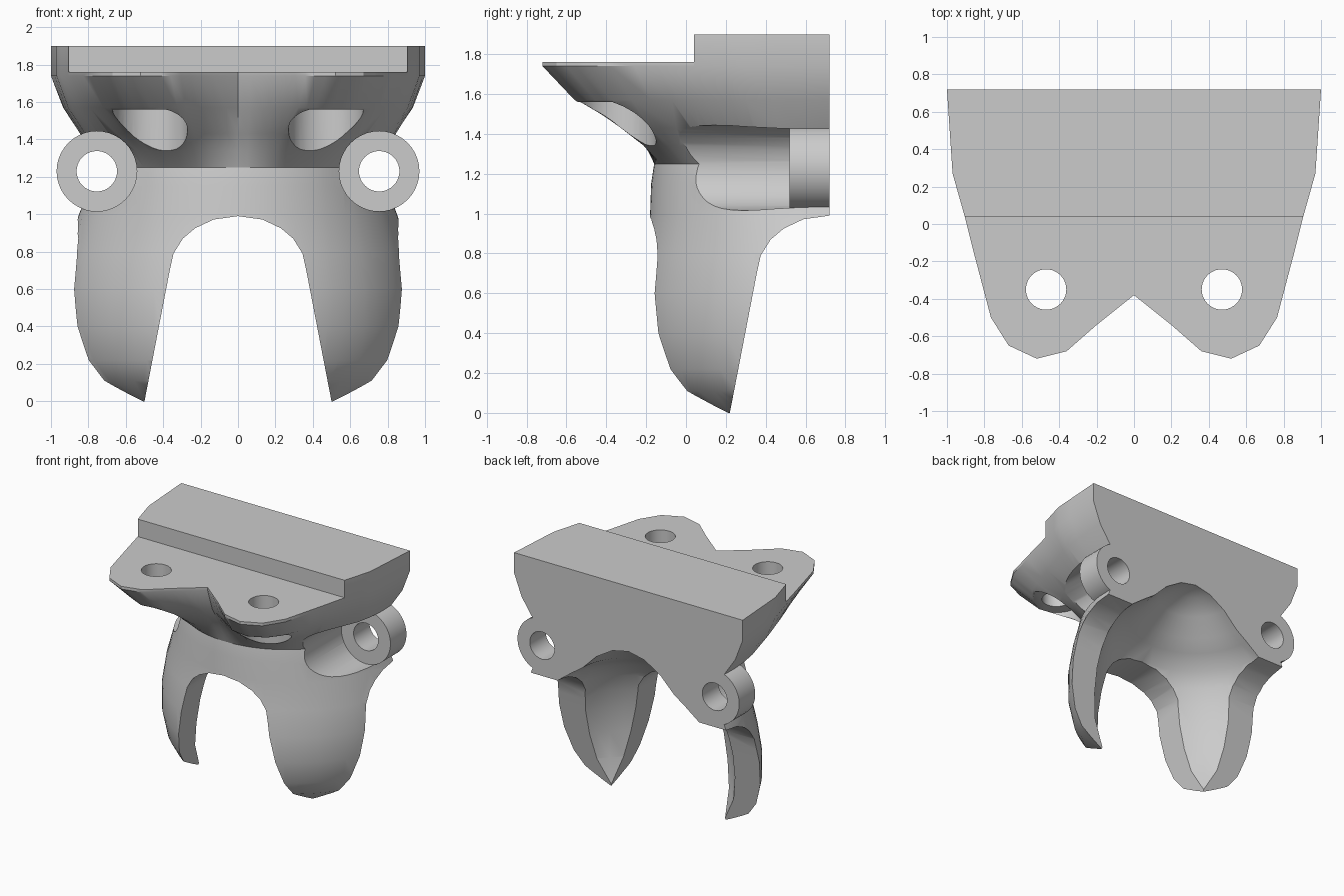
import bpy, bmesh, math
from math import sin, cos, pi
from mathutils import Vector, Matrix

if "Cube" in bpy.data.objects:
    bpy.data.objects.remove(bpy.data.objects["Cube"], do_unlink=True)

BACK = 0.72  # flat rear plane, also the axis of the dome

grey = bpy.data.materials.new("plain_grey")
grey.use_nodes = True
colour = (0.6, 0.6, 0.6, 1)
grey.diffuse_color = colour
grey.node_tree.nodes["Principled BSDF"].inputs["Base Color"].default_value = colour


def make(name, bm):
    bmesh.ops.recalc_face_normals(bm, faces=bm.faces)
    mesh = bpy.data.meshes.new(name)
    bm.to_mesh(mesh)
    bm.free()
    mesh.materials.append(grey)
    ob = bpy.data.objects.new(name, mesh)
    bpy.context.collection.objects.link(ob)
    return ob


def prism(name, points, depth):
    """Closed polygon of 3D points extruded along a vector."""
    bm = bmesh.new()
    face = bm.faces.new([bm.verts.new(p) for p in points])
    out = bmesh.ops.extrude_face_region(bm, geom=[face])
    moved = [g for g in out["geom"] if isinstance(g, bmesh.types.BMVert)]
    bmesh.ops.translate(bm, verts=moved, vec=depth)
    return make(name, bm)


def rod(name, x, y, z, radius, depth, axis):
    """Cylinder starting at x, y, z and running along an axis."""
    ring = []
    for i in range(40):
        a = 2 * pi * i / 40
        u, v = radius * cos(a), radius * sin(a)
        ring.append((x + u, y + v, z) if axis == "Z" else (x + u, y, z + v))
    return prism(name, ring, (0, 0, depth) if axis == "Z" else (0, depth, 0))


def combine(target, tool, operation="DIFFERENCE"):
    mod = target.modifiers.new("combine", "BOOLEAN")
    mod.operation = operation
    mod.solver = "EXACT"
    mod.object = tool
    bpy.context.view_layer.objects.active = target
    bpy.ops.object.modifier_apply(modifier=mod.name)
    bpy.data.objects.remove(tool, do_unlink=True)


# Plan outline of the top plate, right half, then mirrored
half = [(1, BACK), (0.97, 0.27), (0.905, 0.04), (0.86, -0.14), (0.765, -0.5), (0.67, -0.65),
        (0.52, -0.72), (0.36, -0.68), (0.2, -0.54), (0, -0.38)]
outline = half + [(-x, y) for x, y in reversed(half[:-1])]
plan = []
for a, b in zip(outline, outline[1:]):
    plan += [Vector(a).lerp(Vector(b), t / 3) for t in range(3)]
plan.append(Vector(outline[-1]))
centre = Vector((0, BACK))

# Outer body levels: height, side radius, front radius, blend to the plate outline
levels = [(0, 0.712, 0.712, 0), (0.11, 0.86, 0.86, 0), (0.22, 0.92, 0.92, 0),
          (0.4, 0.957, 0.957, 0), (0.6, 0.958, 0.958, 0), (0.8, 0.927, 0.927, 0),
          (1.0, 0.85, 0.9, 0), (1.15, 0.79, 0.895, 0), (1.25, 0.75, 0.88, 0),
          (1.34, 0.75, 0.88, 0.15), (1.43, 0.75, 0.88, 0.36), (1.57, 0.75, 0.88, 0.74),
          (1.74, 0, 0, 1), (1.9, 0, 0, 1)]
bm = bmesh.new()
rings = []
for z, side, front, blend in levels:
    ring = []
    for p in plan:
        d = p - centre
        direction = d.normalized()
        base = side + (front - side) * abs(direction.y)
        q = centre + direction * (base + (d.length - base) * blend)
        ring.append(bm.verts.new((q.x, q.y, z)))
    rings.append(ring)
for low, high in zip(rings, rings[1:]):
    for i in range(len(plan) - 1):
        bm.faces.new((low[i], low[i + 1], high[i + 1], high[i]))
bm.faces.new(rings[0])
bm.faces.new(rings[-1])
bm.faces.new([r[0] for r in rings] + [r[-1] for r in reversed(rings)])
body = make("mounting_bracket", bm)

# Step in front of the raised rear block
combine(body, prism("step_cutter", [(-2, -2, 1.762), (2, -2, 1.762), (2, 0.04, 1.762),
                                    (-2, 0.04, 1.762)], (0, 0, 1)))

# Domed cavity between the legs
dome = [(0.69, -0.1), (0.7, 0), (0.755, 0.2), (0.765, 0.4), (0.75, 0.6), (0.72, 0.75),
        (0.68, 0.88), (0.62, 0.99), (0.5, 1.08), (0.4, 1.15), (0.28, 1.27),
        (0.14, 1.355), (0, 1.385)]
bm = bmesh.new()
rows = [[bm.verts.new((r * cos(2 * pi * i / 48), BACK + r * sin(2 * pi * i / 48), z))
         for i in range(48)] for r, z in dome[:-1]]
apex = bm.verts.new((0, BACK, dome[-1][1]))
for i in range(48):
    j = (i + 1) % 48
    for low, high in zip(rows, rows[1:]):
        bm.faces.new((low[i], low[j], high[j], high[i]))
    bm.faces.new((rows[-1][i], rows[-1][j], apex))
bm.faces.new(rows[0])
combine(body, make("cavity_cutter", bm))

# Arched openings that separate the legs, front and sides
arch = [(0.52, -0.1), (0.5, 0), (0.365, 0.7), (0.345, 0.79), (0.295, 0.87), (0.23, 0.925),
        (0.13, 0.972), (0, 0.99)]
arch += [(-u, z) for u, z in reversed(arch[:-1])]
combine(body, prism("front_arch_cutter", [(u, -2, z) for u, z in arch], (0, 2.6, 0)))
combine(body, prism("side_arch_cutter", [(-2, BACK + u, z) for u, z in arch], (4, 0, 0)))

for s in (-1, 1):
    # Vertical screw holes with clearance pockets below
    combine(body, rod("pocket_cutter", s * 0.47, -0.35, 0.95, 0.2, 0.61, "Z"))
    combine(body, rod("screw_hole_cutter", s * 0.47, -0.35, 1.3, 0.108, 1, "Z"))
    # Horizontal grooves leading to the rear lugs
    combine(body, rod("groove_cutter", s * 0.755, -1, 1.23, 0.214, 1.52, "Y"))
    combine(body, rod("lug", s * 0.755, 0.52, 1.23, 0.215, 0.2, "Y"), "UNION")
    combine(body, rod("lug_hole_cutter", s * 0.755, 0.3, 1.23, 0.108, 1, "Y"))

# Smooth curved walls, sharp cut edges
bpy.ops.object.select_all(action="DESELECT")
body.select_set(True)
bpy.context.view_layer.objects.active = body
bpy.ops.object.shade_smooth_by_angle(angle=math.radians(30))
